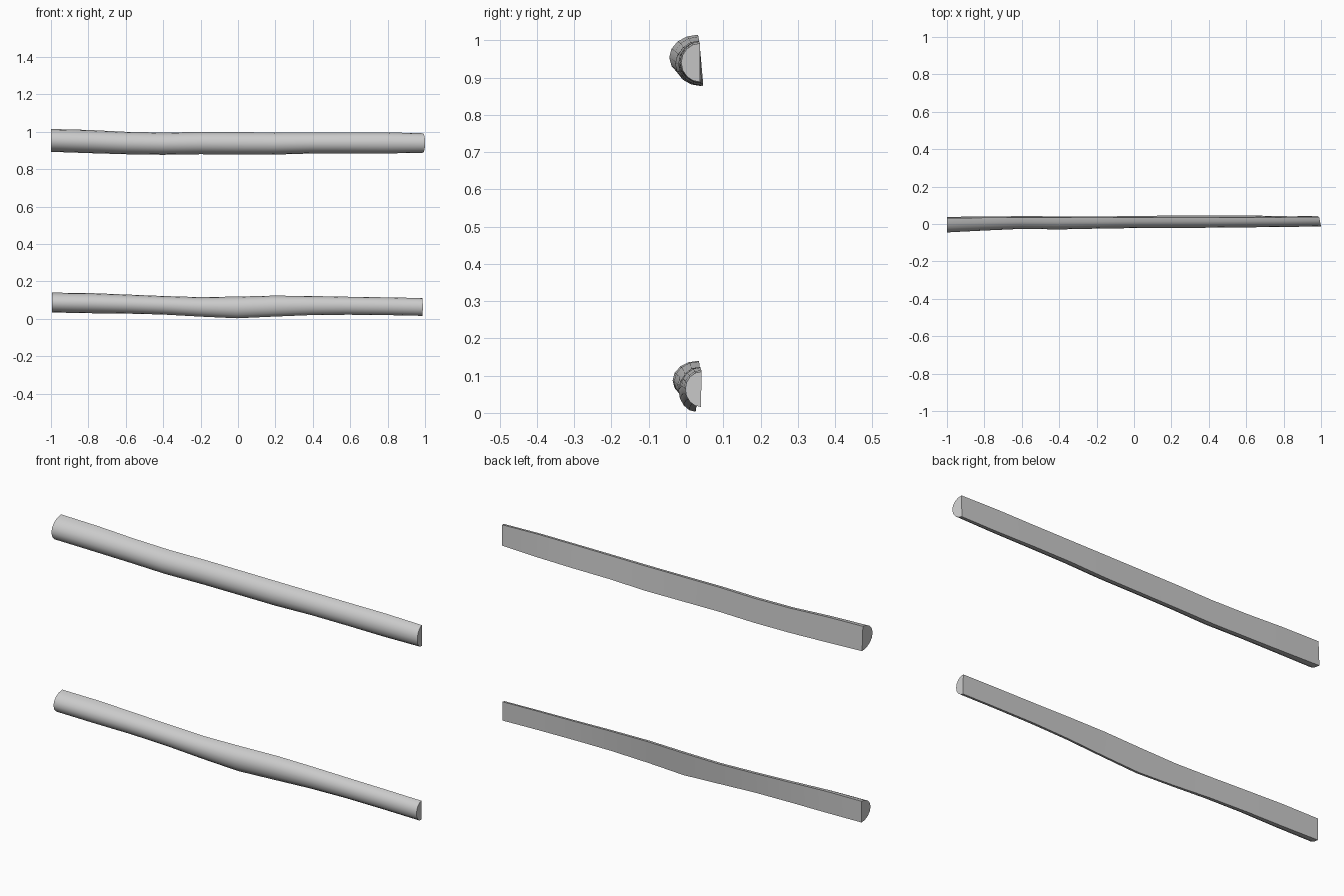
import bpy
import bmesh
import math

default_cube = bpy.data.objects.get("Cube")
if default_cube:
    bpy.data.objects.remove(default_cube, do_unlink=True)

SEGMENTS = 8

grey = bpy.data.materials.new("light grey")
grey.use_nodes = True
grey.diffuse_color = (0.6, 0.6, 0.6, 1)
grey.node_tree.nodes["Principled BSDF"].inputs["Base Color"].default_value = (0.6, 0.6, 0.6, 1)


def sample(values, t):
    """Read an evenly spaced outline (in thousandths) at t from 0 to 1."""
    place = t * (len(values) - 1)
    i = min(int(place), len(values) - 2)
    return (values[i] + (values[i + 1] - values[i]) * (place - i)) / 1000


def half_log(name, x_left, x_right, top, bottom, front, back_top, back_bottom, bulge):
    """Loft a wavy half-round bar with a flat back and closed ends."""
    bm = bmesh.new()
    rings = []
    stations = len(top)
    for s in range(stations):
        t = s / (stations - 1)
        z_top, z_bottom = sample(top, t), sample(bottom, t)
        y_front = sample(front, t)
        y_top, y_bottom = sample(back_top, t), sample(back_bottom, t)
        ring = []
        for k in range(SEGMENTS + 1):
            angle = math.pi * k / SEGMENTS
            mix = (1 - math.cos(angle)) / 2
            y_back = y_top + (y_bottom - y_top) * mix
            depth = (y_back - y_front) * math.sin(angle)
            x = x_left + (x_right - x_left) * t
            if s == stations - 1:
                x += bulge * math.sin(angle)
            ring.append(bm.verts.new((x, y_back - depth, z_top + (z_bottom - z_top) * mix)))
        rings.append(ring)

    # Round front and flat back
    for a, b in zip(rings, rings[1:]):
        for k in range(SEGMENTS + 1):
            n = (k + 1) % (SEGMENTS + 1)
            bm.faces.new((a[k], a[n], b[n], b[k]))
    # Sawn ends
    bm.faces.new(rings[0])
    bm.faces.new(rings[-1])
    bmesh.ops.recalc_face_normals(bm, faces=bm.faces[:])

    mesh = bpy.data.meshes.new(name)
    bm.to_mesh(mesh)
    bm.free()
    mesh.materials.append(grey)
    obj = bpy.data.objects.new(name, mesh)
    bpy.context.collection.objects.link(obj)
    bpy.ops.object.select_all(action="DESELECT")
    obj.select_set(True)
    bpy.context.view_layer.objects.active = obj
    bpy.ops.object.shade_smooth_by_angle(angle=math.radians(40))
    return obj


# Thicker upper rail
half_log(
    "upper_rail", -1, 0.99,
    top=[1015, 1010, 1000, 996, 999, 998, 997, 997, 997, 997, 992],
    bottom=[893, 886, 880, 877, 880, 879, 878, 884, 884, 884, 888],
    front=[-45, -35, -26, -29, -25, -22, -21, -20, -18, -16, -13],
    back_top=[32, 35, 34, 36, 35, 37],
    back_bottom=[38, 42, 40, 45, 46, 38],
    bulge=0.01,
)

# Slimmer lower rail, sagging in the middle
half_log(
    "lower_rail", -0.995, 0.985,
    top=[140, 138, 130, 122, 116, 119, 124, 122, 118, 115, 111],
    bottom=[34, 30, 28, 23, 12, 3, 12, 20, 22, 20, 16],
    front=[-36, -32, -24, -22, -20, -20, -16, -12, -8, -5, -2],
    back_top=[34, 36, 36, 38, 40, 42],
    back_bottom=[34, 32, 26, 26, 36, 40],
    bulge=0.003,
)
